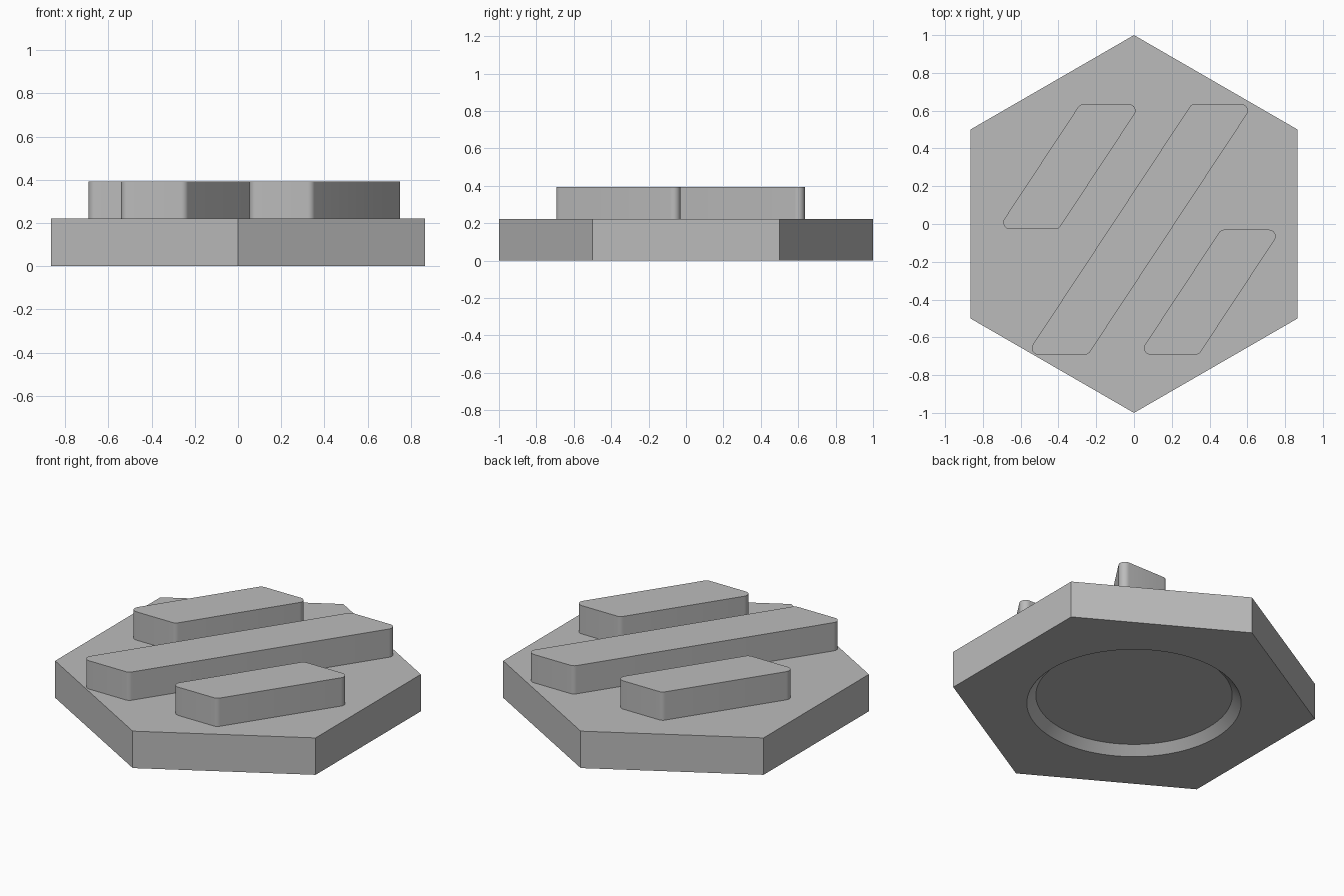
import bpy, bmesh, math
from mathutils import Vector

cube = bpy.data.objects.get("Cube")
if cube:
    bpy.data.objects.remove(cube, do_unlink=True)

BASE_TOP, BAR_TOP = 0.222, 0.392
SHEAR, FILLET = 0.66, 0.035   # sideways lean per unit of y, corner radius

grey = bpy.data.materials.new("plain_grey")
grey.use_nodes = True
COLOR = (0.5, 0.5, 0.5, 1)
grey.diffuse_color = COLOR
grey.node_tree.nodes["Principled BSDF"].inputs["Base Color"].default_value = COLOR


def make_object(name, bm):
    bmesh.ops.recalc_face_normals(bm, faces=bm.faces)
    mesh = bpy.data.meshes.new(name)
    bm.to_mesh(mesh)
    bm.free()
    mesh.materials.append(grey)
    obj = bpy.data.objects.new(name, mesh)
    bpy.context.collection.objects.link(obj)
    return obj


def activate(obj):
    bpy.ops.object.select_all(action="DESELECT")
    obj.select_set(True)
    bpy.context.view_layer.objects.active = obj


def loft(name, lower, upper, z0, z1):
    """Solid between two outlines with matching points."""
    bm = bmesh.new()
    low = [bm.verts.new((x, y, z0)) for x, y in lower]
    high = [bm.verts.new((x, y, z1)) for x, y in upper]
    bm.faces.new(low[::-1])
    bm.faces.new(high)
    for i in range(len(low)):
        j = (i + 1) % len(low)
        bm.faces.new((low[i], low[j], high[j], high[i]))
    return make_object(name, bm)


def polygon(radius, sides):
    return [(radius * math.cos(math.pi / 2 + math.tau * i / sides),
             radius * math.sin(math.pi / 2 + math.tau * i / sides)) for i in range(sides)]


def rounded_outline(corners, radius, steps=8):
    """Round every corner of a counter-clockwise convex outline."""
    points = []
    for i, corner in enumerate(corners):
        into = (corner - corners[i - 1]).normalized()
        out = (corners[(i + 1) % len(corners)] - corner).normalized()
        turn = math.acos(into.dot(out))
        center = corner + (out - into).normalized() * radius / math.cos(turn / 2)
        start = math.atan2(-into.x, into.y)
        for s in range(steps + 1):
            a = start + turn * s / steps
            points.append((center.x + radius * math.cos(a), center.y + radius * math.sin(a)))
    return points


# Hexagonal base with a shallow bevelled round recess underneath
base = loft("hexagonal_base", polygon(1, 6), polygon(1, 6), 0, BASE_TOP)
slope = 0.05
cutter = loft("recess_cutter", polygon(0.584 + slope, 96), polygon(0.535, 96), -slope, 0.049)
cutter.hide_render = True
cut = base.modifiers.new("recess", "BOOLEAN")
cut.operation, cut.solver, cut.object = "DIFFERENCE", "EXACT", cutter
activate(base)
bpy.ops.object.modifier_apply(modifier="recess")
bpy.data.objects.remove(cutter, do_unlink=True)
bpy.ops.object.shade_smooth_by_angle(angle=math.radians(30))

# Three slanted bars: name, overall x range and y range
BARS = (("left_short_bar", 0.053, 0.75, -0.692, -0.03),
        ("long_bar", -0.541, 0.603, -0.692, 0.635),
        ("right_short_bar", -0.692, 0.008, -0.027, 0.635))
for name, x0, x1, y0, y1 in BARS:
    tip = 0.03   # length the rounding takes off each pointed corner
    lean = SHEAR * (y1 - y0)
    left, right = x0 - tip, x1 + tip
    corners = [Vector(p) for p in ((left, y0), (right - lean, y0), (right, y1), (left + lean, y1))]
    outline = rounded_outline(corners, FILLET)
    bar = loft(name, outline, outline, BASE_TOP, BAR_TOP)
    activate(bar)
    bpy.ops.object.shade_smooth_by_angle(angle=math.radians(30))
